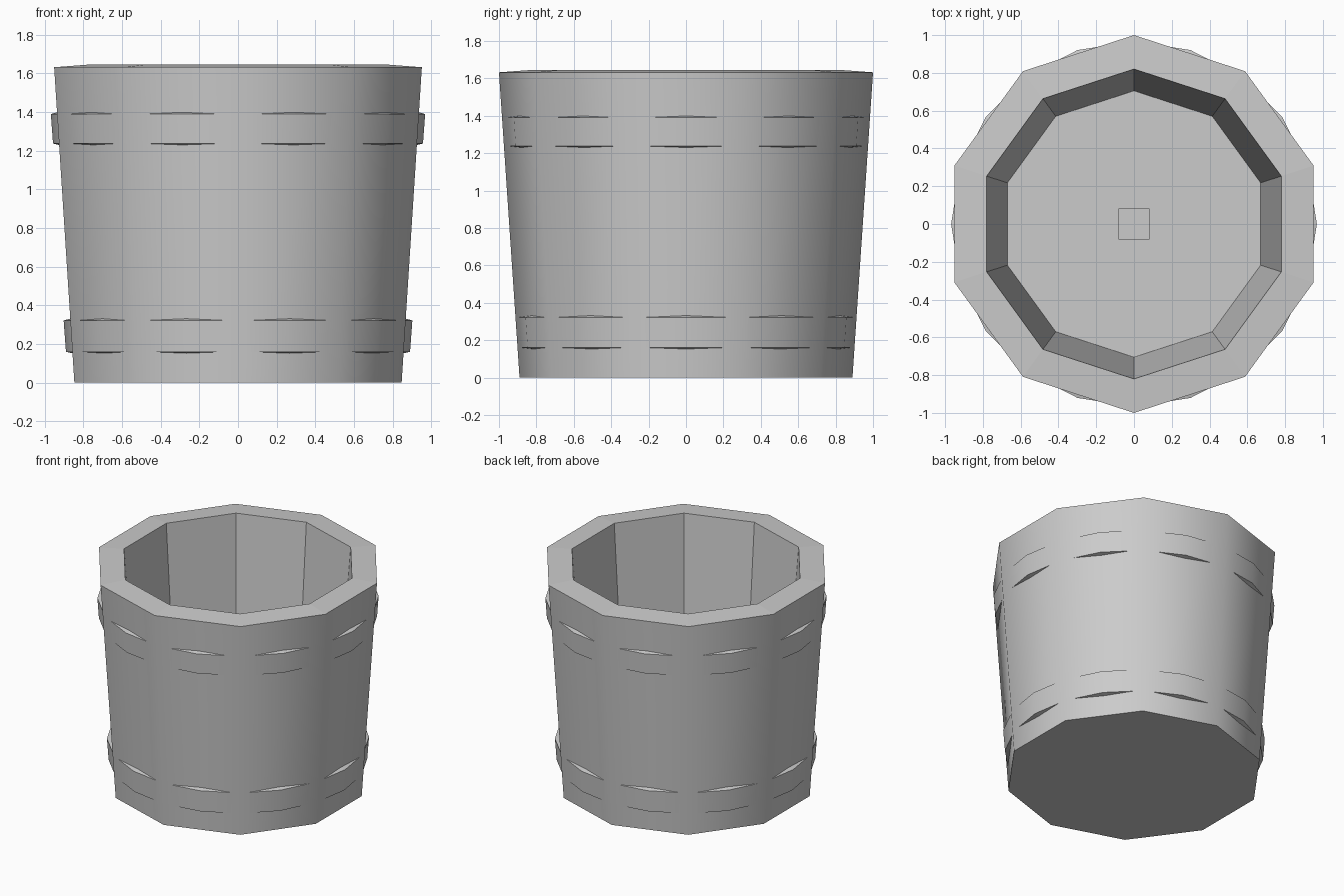
import bpy, bmesh
from math import sin, cos, pi

if "Cube" in bpy.data.objects:
    bpy.data.objects.remove(bpy.data.objects["Cube"])


def lathe(name, profile, sides, start=0.0, closed=False, smooth_rows=()):
    """Spin an (r, z) profile; open profiles get flat caps at both ends."""
    bm = bmesh.new()
    rings = [[bm.verts.new((r * cos(start + 2 * pi * i / sides),
                            r * sin(start + 2 * pi * i / sides), z))
              for i in range(sides)] for r, z in profile]
    rows = len(rings) if closed else len(rings) - 1
    for k in range(rows):
        a, b = rings[k], rings[(k + 1) % len(rings)]
        for i in range(sides):
            j = (i + 1) % sides
            face = bm.faces.new((a[i], a[j], b[j], b[i]))
            face.smooth = k in smooth_rows
    if not closed:
        bm.faces.new(rings[0][::-1])
        bm.faces.new(rings[-1])
    # keep the borders between rows crisp
    for e in bm.edges:
        if abs(e.verts[0].co.z - e.verts[1].co.z) < 1e-5:
            e.smooth = False
    bmesh.ops.recalc_face_normals(bm, faces=bm.faces)
    mesh = bpy.data.meshes.new(name)
    bm.to_mesh(mesh)
    bm.free()
    obj = bpy.data.objects.new(name, mesh)
    bpy.context.collection.objects.link(obj)
    return obj


# ten-sided tapered bucket: smooth outside, raised inner rim, flat-faced inside
lathe("bucket_body", [(0.89, 0.0), (1.0, 1.632), (0.82, 1.645), (0.705, 0.10)],
      10, start=pi / 2, smooth_rows=(0,))

# two hoops that show through the middle of each wall panel
for name, r_low, z_low, r_high, z_high in (
        ("lower_hoop", 0.89, 0.16, 0.902, 0.322),
        ("upper_hoop", 0.957, 1.237, 0.968, 1.39)):
    lathe(name, [(r_low, z_low), (r_high, z_high),
                 (r_high - 0.08, z_high + 0.022), (r_low - 0.08, z_low - 0.018)],
          20, closed=True, smooth_rows=(0,))

# small square plate on the bucket floor
bpy.ops.mesh.primitive_cube_add(size=1, location=(0, 0, 0.105))
plate = bpy.context.object
plate.name = "floor_plate"
plate.scale = (0.165, 0.165, 0.03)
